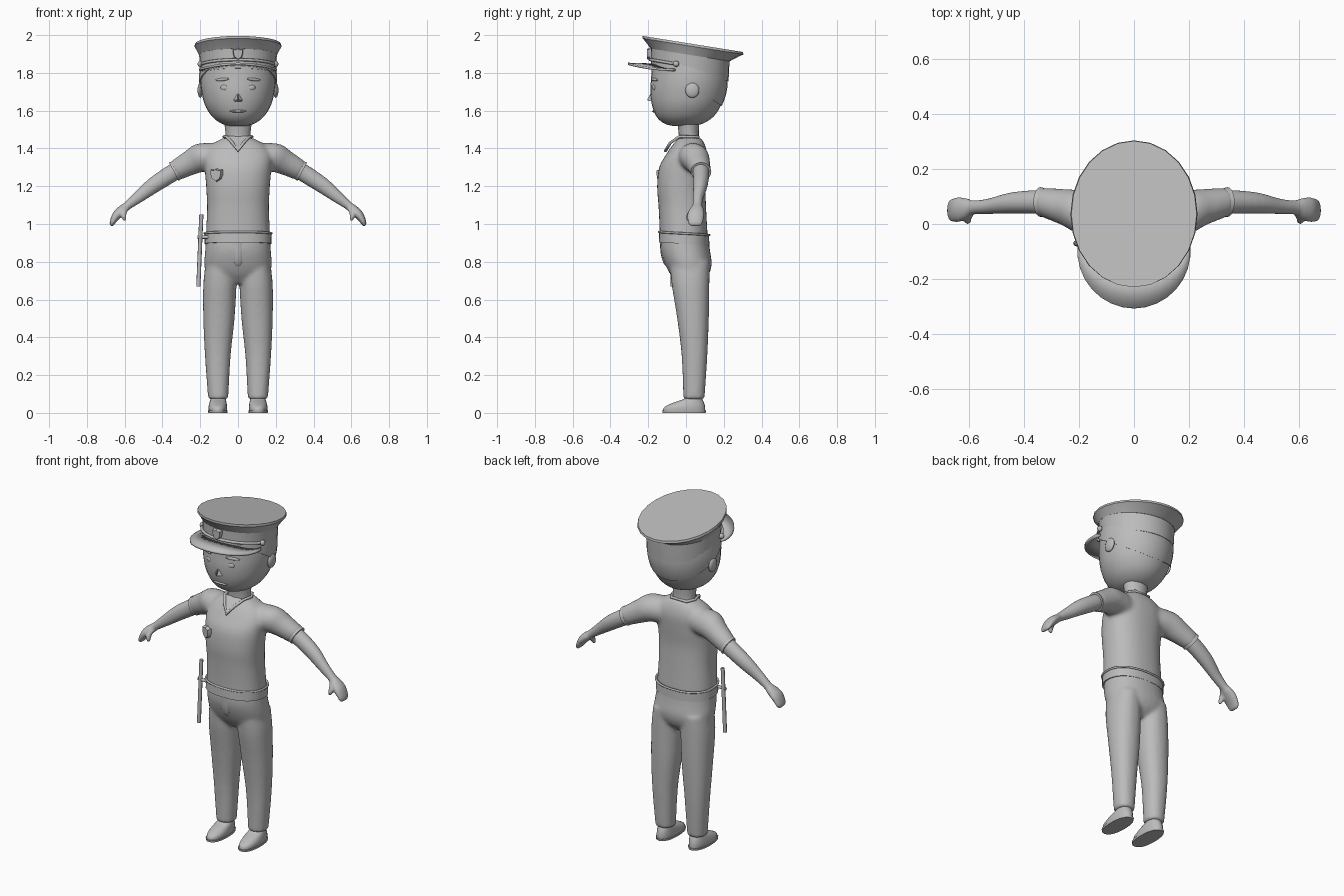
import bpy, bmesh, math
from mathutils import Vector, Matrix

if "Cube" in bpy.data.objects:
    bpy.data.objects.remove(bpy.data.objects["Cube"])

grey = bpy.data.materials.new("plain_grey")
grey.diffuse_color = (0.5, 0.5, 0.5, 1)
grey.use_nodes = True
grey.node_tree.nodes["Principled BSDF"].inputs["Base Color"].default_value = grey.diffuse_color


def finish(name, bm, voxel=0):
    """Turn a bmesh into an object, optionally fusing its shells into one skin."""
    bmesh.ops.recalc_face_normals(bm, faces=bm.faces[:])
    me = bpy.data.meshes.new(name)
    bm.to_mesh(me)
    bm.free()
    me.materials.append(grey)
    ob = bpy.data.objects.new(name, me)
    bpy.context.collection.objects.link(ob)
    if voxel:
        r = ob.modifiers.new("fuse", 'REMESH')
        r.mode, r.voxel_size, r.use_smooth_shade = 'VOXEL', voxel, True
        s = ob.modifiers.new("soften", 'SMOOTH')
        s.factor, s.iterations = 0.5, 6
    return ob


def spline(rows, sub):
    """Catmull-Rom between rows of numbers."""
    out = []
    for i in range(len(rows) - 1):
        a, b, c, d = (rows[min(max(k, 0), len(rows) - 1)] for k in (i - 1, i, i + 1, i + 2))
        for j in range(sub):
            t = j / sub
            out.append([0.5 * (2 * q + (r - p) * t + (2 * p - 5 * q + 4 * r - s) * t * t
                               + (3 * q - p - 3 * r + s) * t ** 3) for p, q, r, s in zip(a, b, c, d)])
    return out + [rows[-1]]


def loft(bm, rows, n=24, sub=4, p=2.0, slope=0.0, side=1):
    """Rows: x, y, z, half width, half depth, tilt in degrees within the xz plane."""
    prev = None
    for k, (x, y, z, a, b, tilt) in enumerate(spline(rows, sub)):
        ring, u = [], math.radians(tilt)
        for i in range(n):
            t = 2 * math.pi * i / n
            c, s = (math.copysign(abs(f(t)) ** (2 / p), f(t)) for f in (math.cos, math.sin))
            ring.append(bm.verts.new((side * (x + a * c * math.cos(u)), y + b * s,
                                      z + a * c * math.sin(u) + slope * b * s)))
        if prev:
            for i in range(n):
                bm.faces.new((prev[i], prev[(i + 1) % n], ring[(i + 1) % n], ring[i]))
        else:
            bm.faces.new(ring)
        prev = ring
    bm.faces.new(prev)
    return bm


def upright(*rows):
    """Rows of y, z, half width, half depth on the centre line."""
    return [(0, y, z, a, b, 0) for y, z, a, b in rows]


def blob(name, loc, size, rot=(0, 0, 0)):
    bm = bmesh.new()
    m = Matrix.Translation(loc)
    for ang, ax in zip(rot, 'XYZ'):
        m = m @ Matrix.Rotation(ang, 4, ax)
    bmesh.ops.create_uvsphere(bm, u_segments=16, v_segments=10, radius=1,
                              matrix=m @ Matrix.Diagonal((*size, 1)))
    return finish(name, bm)


def tube(name, pts, r, cyclic=False):
    cu = bpy.data.curves.new(name, 'CURVE')
    cu.dimensions, cu.bevel_depth, cu.bevel_resolution, cu.use_fill_caps = '3D', r, 2, True
    sp = cu.splines.new('POLY')
    sp.points.add(len(pts) - 1)
    for q, v in zip(sp.points, pts):
        q.co = (*v, 1)
    sp.use_cyclic_u = cyclic
    cu.materials.append(grey)
    ob = bpy.data.objects.new(name, cu)
    bpy.context.collection.objects.link(ob)


def shield(name, loc, w, h, turn):
    """Small raised badge facing the front."""
    bm = bmesh.new()
    half = [(0, 1), (0.45, 0.8), (1, 0.85), (1, 0.1), (0.75, -0.55), (0, -1)]
    pts = half + [(-x, z) for x, z in half[-2:0:-1]]
    f = bm.faces.new([bm.verts.new((x * w, 0, z * h)) for x, z in pts])
    ex = bmesh.ops.extrude_face_region(bm, geom=[f])["geom"]
    front = [v for v in ex if isinstance(v, bmesh.types.BMVert)]
    for v in front:
        v.co = Vector((v.co.x * 0.85, -0.02, v.co.z * 0.85))
    bm.transform(Matrix.Translation(loc) @ Matrix.Rotation(turn, 4, 'Z'))
    finish(name, bm)


# --- head, hair, neck
HEAD = upright((-.015, 1.518, .04, .05), (-.012, 1.533, .09, .105), (-.005, 1.57, .138, .152),
               (.003, 1.63, .175, .183), (.01, 1.70, .193, .199), (.015, 1.77, .2, .2),
               (.015, 1.85, .195, .195))
finish("head", loft(bmesh.new(), HEAD, 32))
hair = loft(bmesh.new(), [(x, y, z, a * 1.03, b * 1.03, t) for x, y, z, a, b, t in HEAD], 32)
cut = bmesh.ops.bisect_plane(hair, geom=hair.verts[:] + hair.edges[:] + hair.faces[:],
                             plane_co=(0, -.06, 1.785), plane_no=(0, -.64, -1), clear_outer=True)
bmesh.ops.holes_fill(hair, edges=[e for e in hair.edges if e.is_boundary])
finish("hair", hair)
finish("neck", loft(bmesh.new(), upright((.02, 1.40, .075, .06), (.015, 1.47, .066, .053),
                                         (.012, 1.55, .075, .06))))


def face_y(x, z):
    """Front surface of the head."""
    k = min(max((z - 1.57) / 0.2, 0), 1) ** 0.6
    return -.005 + .02 * k - (.152 + .048 * k) * math.sqrt(1 - (x / (.138 + .062 * k)) ** 2)


# --- face
for s, tag in ((1, "left"), (-1, "right")):
    blob(tag + "_eye", (s * .072, face_y(.072, 1.72), 1.722), (.022, .012, .017), (0, 0, s * .35))
    blob(tag + "_eyebrow", (s * .083, face_y(.083, 1.765) - .001, 1.765), (.04, .008, .008),
         (0, s * .1, s * .43))
    blob(tag + "_ear", (s * .2, .033, 1.708), (.014, .037, .04))
blob("mouth", (0, face_y(0, 1.6) - .001, 1.597), (.046, .012, .007))
nose = bmesh.new()
nv = [nose.verts.new(c) for c in ((0, -.183, 1.705), (.034, -.175, 1.648), (-.034, -.175, 1.648),
                                  (0, -.212, 1.655))]
for f in ((0, 1, 2), (0, 1, 3), (0, 2, 3), (1, 2, 3)):
    nose.faces.new([nv[i] for i in f])
bmesh.ops.bevel(nose, geom=nose.edges[:], offset=.005, segments=2, affect='EDGES')
finish("nose", nose)

# --- cap: band, flared crown, visor, strap, emblem
finish("cap_band", loft(bmesh.new(), upright((.02, 1.79, .2, .205), (.022, 1.84, .203, .206),
                                             (.022, 1.90, .206, .208)), 32, 1, slope=-.17))
finish("cap_crown", loft(bmesh.new(), upright((.022, 1.895, .207, .21), (.032, 1.925, .222, .245),
                                              (.037, 1.94, .231, .267), (.036, 1.953, .228, .266)),
                         24, 1, slope=-.16))
visor, last = bmesh.new(), None
for i in range(17):
    t = math.radians(-95 + 190 * i / 16)
    droop = 1.848 - .03 * math.sin(t) ** 2
    row = [visor.verts.new((.206 * math.sin(t), -.095 - .212 * math.cos(t), droop)),
           visor.verts.new((.188 * math.sin(t), -.06 - .115 * math.cos(t), droop - .004))]
    if last:
        visor.faces.new((last[0], row[0], row[1], last[1]))
    last = row
sol = finish("cap_visor", visor).modifiers.new("thickness", 'SOLIDIFY')
sol.thickness, sol.offset = .012, 0
tube("cap_strap", [(.208 * math.sin(t), .02 - .21 * math.cos(t), 1.835 + .035 * math.cos(t))
                   for t in (math.radians(-70 + 10 * i) for i in range(15))], .008)
for s in (1, -1):
    blob("cap_button", (s * .2, -.052, 1.848), (.014, .016, .016))
shield("cap_emblem", (0, -.187, 1.9), .027, .032, 0)

# --- shirt with short sleeves
shirt = loft(bmesh.new(), upright((-.012, .925, .171, .128), (-.015, 1.0, .167, .126),
                                  (-.02, 1.1, .164, .126), (-.025, 1.2, .169, .128),
                                  (-.016, 1.3, .177, .126), (.004, 1.37, .178, .108),
                                  (.015, 1.42, .14, .085), (.02, 1.455, .08, .06)), 32, p=2.3)
SLEEVE = [(.08, .03, 1.355, .075, .07, 80), (.19, .042, 1.352, .078, .08, 68),
          (.26, .062, 1.32, .065, .066, 63), (.338, .08, 1.278, .054, .053, 62)]
for s in (1, -1):
    loft(shirt, SLEEVE, side=s)
finish("shirt", shirt, .011)

# --- collar with open V
v_line = [(.0, -.108, 1.388), (.03, -.083, 1.43), (.062, -.035, 1.463), (.074, .02, 1.462),
          (.05, .066, 1.46)]
tube("collar", [(x, y, z) for x, y, z in v_line] + [(-x, y, z) for x, y, z in v_line[:0:-1]],
     .008, True)
vee = bmesh.new()
vee.faces.new([vee.verts.new(c) for c in ((0, -.11, 1.388), (.03, -.085, 1.43), (.06, -.035, 1.465),
                                          (-.06, -.035, 1.465), (-.03, -.085, 1.43))])
finish("neck_opening", vee)
shield("chest_badge", (-.11, -.125, 1.258), .034, .036, -.45)

# --- arms and hands
for s, tag in ((1, "left"), (-1, "right")):
    cuff = loft(bmesh.new(), [(.325, .078, 1.285, .053, .052, 62), (.34, .08, 1.277, .055, .054, 62)],
                sub=1, side=s)
    finish(tag + "_sleeve_hem", cuff)
    arm = loft(bmesh.new(), [(.3, .075, 1.298, .045, .045, 62), (.36, .08, 1.262, .046, .043, 60),
                             (.45, .076, 1.203, .042, .038, 56), (.53, .064, 1.14, .031, .028, 52),
                             (.585, .06, 1.097, .023, .026, 48), (.61, .056, 1.077, .025, .038, 42),
                             (.637, .052, 1.052, .025, .045, 34), (.657, .05, 1.022, .019, .043, 18),
                             (.667, .05, 1.0, .013, .037, 8), (.669, .05, .989, .006, .025, 5)], side=s)
    loft(arm, [(.59, .045, 1.085, .014, .016, 30), (.605, .025, 1.06, .016, .018, 10),
               (.604, .014, 1.034, .013, .015, 0), (.6, .012, 1.016, .006, .008, 0)], 12, side=s)
    finish(tag + "_arm", arm, .006)

# --- trousers
pants = loft(bmesh.new(), upright((-.008, .93, .168, .126), (-.003, .86, .174, .13),
                                  (.012, .79, .178, .124), (.02, .73, .165, .1),
                                  (.02, .685, .09, .06)), 32, p=2.2)
LEG = [(.09, .02, .8, .08, .105, 0), (.096, .024, .68, .088, .1, 0), (.101, .037, .5, .083, .084, 0),
       (.107, .045, .3, .068, .068, 0), (.105, .042, .072, .053, .056, 0)]
for s in (1, -1):
    loft(pants, LEG, p=2.2, side=s)
finish("trousers", pants, .01)
finish("fly", loft(bmesh.new(), upright((-.09, .9, .034, .048), (-.085, .84, .033, .048),
                                        (-.075, .79, .028, .042), (-.06, .76, .012, .03)), 16, p=3))

# --- belt and buckle-side baton
finish("belt", loft(bmesh.new(), upright((-.01, .895, .177, .134), (-.01, .948, .176, .132)),
                    32, 1, p=2.3, slope=-.06))
tube("belt_edge", [(.177 * math.copysign(abs(math.cos(t)) ** .87, math.cos(t)),
                    -.01 + .133 * math.copysign(abs(math.sin(t)) ** .87, math.sin(t)),
                    .95 - .008 * math.sin(t)) for t in (math.pi * i / 16 for i in range(32))], .006, True)
tube("baton", [(-.194, -.07, 1.05), (-.21, -.07, .67)], .011)
tube("baton_holder", [(-.215, -.07, .93), (-.15, -.07, .93)], .009)

# --- shoes
for s, tag in ((1, "left"), (-1, "right")):
    finish(tag + "_sole", loft(bmesh.new(), [(.107, -.01, 0, .05, .114, 0), (.107, -.01, .012, .052, .116, 0)],
                               sub=1, p=2.3, side=s))
    finish(tag + "_shoe", loft(bmesh.new(), [(.107, -.01, .01, .048, .112, 0), (.107, -.006, .032, .049, .107, 0),
                                             (.106, .015, .055, .045, .08, 0), (.105, .038, .075, .04, .048, 0),
                                             (.105, .042, .1, .036, .04, 0)], p=2.2, side=s))

# --- smooth shading with crisp edges
bpy.ops.object.select_all(action='DESELECT')
for ob in bpy.data.objects:
    if ob.type == 'MESH':
        ob.select_set(True)
        bpy.context.view_layer.objects.active = ob
bpy.ops.object.shade_smooth_by_angle(angle=math.radians(35))
